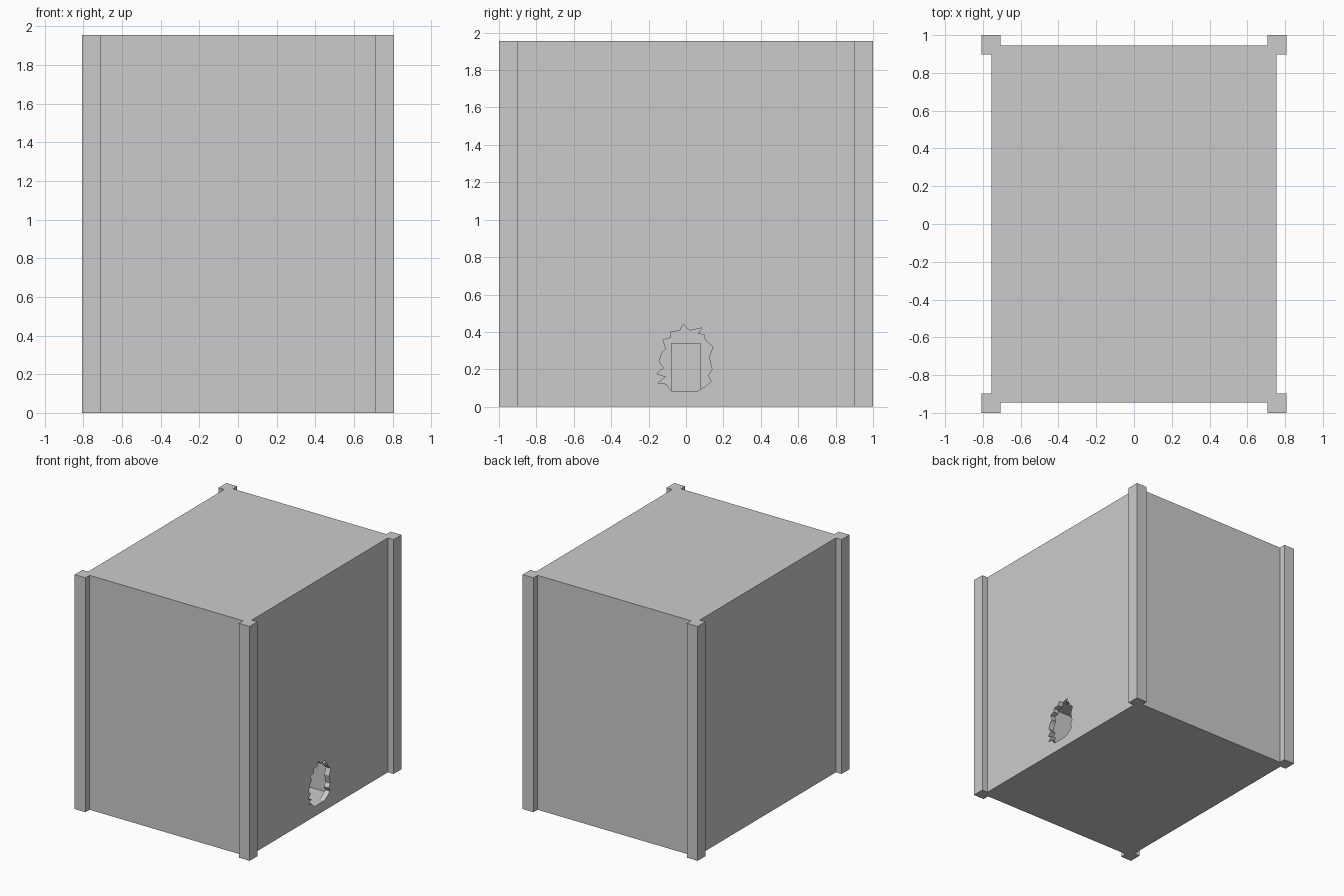
import bpy, bmesh
from mathutils import Vector

if "Cube" in bpy.data.objects:
    bpy.data.objects.remove(bpy.data.objects["Cube"])


def box(name, lo, hi):
    lo, hi = Vector(lo), Vector(hi)
    bm = bmesh.new()
    bmesh.ops.create_cube(bm, size=1)
    for v in bm.verts:
        v.co = Vector([(lo[i] + hi[i]) / 2 + v.co[i] * (hi[i] - lo[i]) for i in range(3)])
    return finish(name, bm)


def finish(name, bm):
    bmesh.ops.recalc_face_normals(bm, faces=bm.faces[:])
    mesh = bpy.data.meshes.new(name)
    bm.to_mesh(mesh)
    bm.free()
    ob = bpy.data.objects.new(name, mesh)
    bpy.context.collection.objects.link(ob)
    return ob


def prism_x(name, profile, x0, x1):
    bm = bmesh.new()
    face = bm.faces.new([bm.verts.new((x0, y, z)) for y, z in profile])
    ext = bmesh.ops.extrude_face_region(bm, geom=[face])
    moved = [g for g in ext["geom"] if isinstance(g, bmesh.types.BMVert)]
    bmesh.ops.translate(bm, vec=(x1 - x0, 0, 0), verts=moved)
    return finish(name, bm)


def cut(target, cutter):
    cutter.hide_render = True
    mod = target.modifiers.new("cut", 'BOOLEAN')
    mod.operation, mod.solver, mod.object = 'DIFFERENCE', 'EXACT', cutter
    bpy.context.view_layer.objects.active = target
    bpy.ops.object.modifier_apply(modifier=mod.name)
    bpy.data.objects.remove(cutter)


H = 1.955
WX, WY = 0.755, 0.945
BACK = 0.35

# main wall block
walls = box("wall_block", (-WX, -WY, 0), (WX, WY, H))

# small room hollowed out behind the right wall
cut(walls, box("room_cutter", (BACK, -0.2, 0.08), (WX - 0.045, 0.2, 0.48)))

# broken opening with a jagged edge (y, z)
jagged = [(-0.075, 0.083), (-0.107, 0.122), (-0.15, 0.128), (-0.107, 0.16),
          (-0.155, 0.176), (-0.118, 0.208), (-0.144, 0.24), (-0.128, 0.289),
          (-0.107, 0.31), (-0.123, 0.358), (-0.08, 0.369), (-0.08, 0.401),
          (-0.032, 0.406), (-0.016, 0.44), (0.021, 0.406), (0.086, 0.422),
          (0.064, 0.39), (0.096, 0.385), (0.102, 0.358), (0.144, 0.32),
          (0.123, 0.267), (0.139, 0.198), (0.118, 0.166), (0.134, 0.134),
          (0.102, 0.107), (0.059, 0.083)]
cut(walls, prism_x("hole_cutter", jagged, WX - 0.09, WX + 0.05))

# little door with a slot at the back of the room
box("small_door", (BACK - 0.01, -0.078, 0.08), (BACK + 0.012, 0.078, 0.34))
box("door_slot", (BACK, -0.027, 0.164), (BACK + 0.02, 0.027, 0.177))

# four corner posts
for sx, nx in ((-1, "left"), (1, "right")):
    for sy, ny in ((-1, "front"), (1, "back")):
        xs = sorted((sx * 0.708, sx * 0.808))
        ys = sorted((sy * 0.897, sy * 1.0))
        box(f"{ny}_{nx}_post", (xs[0], ys[0], 0), (xs[1], ys[1], H))
